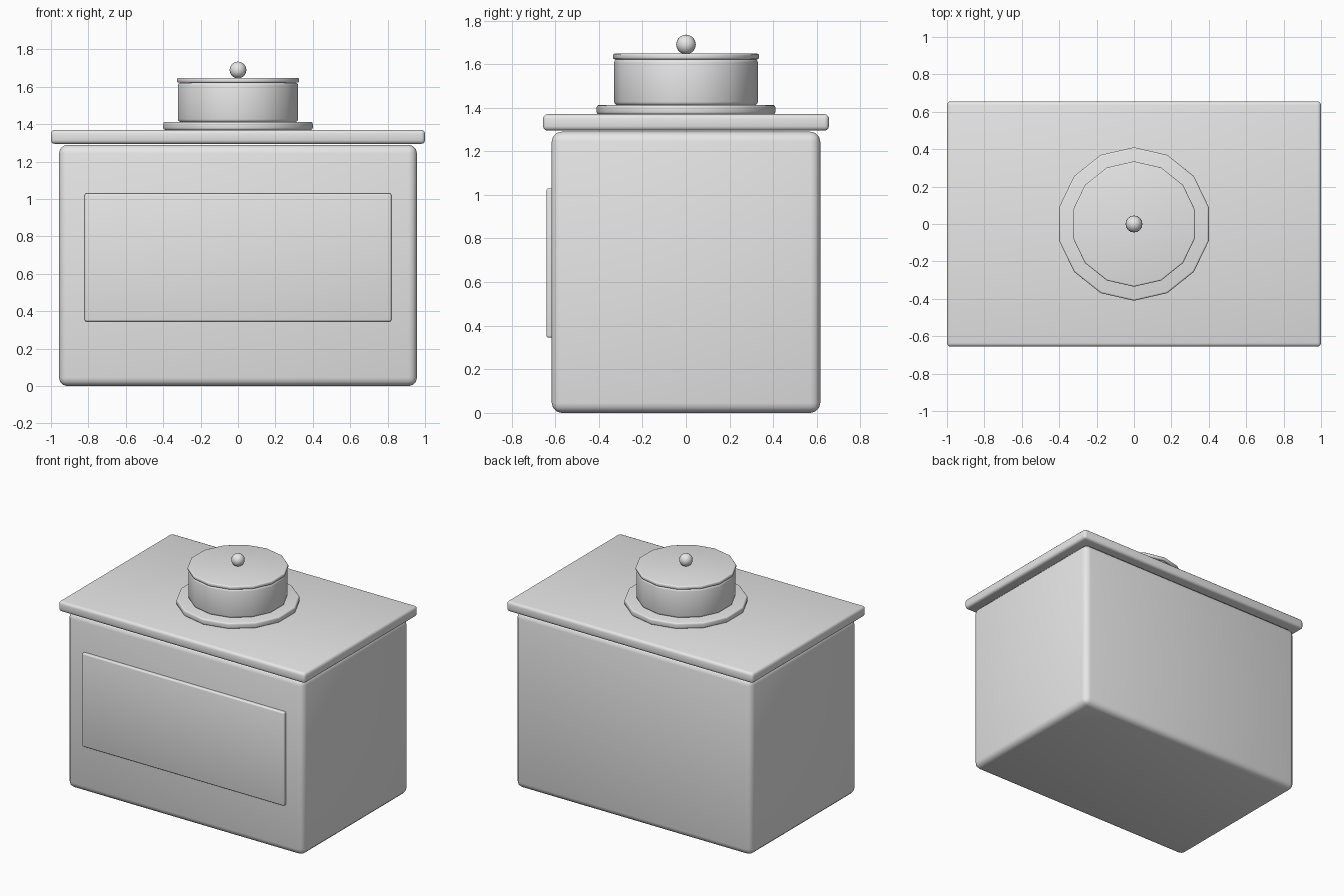
import bpy
import math

cube = bpy.data.objects.get("Cube")
if cube:
    bpy.data.objects.remove(cube, do_unlink=True)

# One plain grey for the whole model
grey = bpy.data.materials.new("light_grey")
grey.use_nodes = True
grey.diffuse_color = (0.8, 0.8, 0.8, 1)
grey.node_tree.nodes["Principled BSDF"].inputs["Base Color"].default_value = (0.8, 0.8, 0.8, 1)


def finish(name, bevel=0):
    """Name the active object, round its hard edges and shade it smooth."""
    obj = bpy.context.object
    obj.name = name
    obj.data.materials.append(grey)
    bpy.ops.object.transform_apply(location=False, rotation=False, scale=True)
    if bevel:
        mod = obj.modifiers.new("rounded_edges", "BEVEL")
        mod.width = bevel
        mod.segments = 3
        mod.limit_method = "ANGLE"
        mod.angle_limit = math.radians(40)
        bpy.ops.object.modifier_apply(modifier=mod.name)
    bpy.ops.object.shade_smooth_by_angle(angle=math.radians(35))
    return obj


def box(name, width, depth, bottom, top, bevel, y=0):
    bpy.ops.mesh.primitive_cube_add(size=1, location=(0, y, (bottom + top) / 2))
    bpy.context.object.scale = (width, depth, top - bottom)
    return finish(name, bevel)


def disc(name, radius, bottom, top, bevel):
    bpy.ops.mesh.primitive_cylinder_add(vertices=14, radius=radius, depth=top - bottom,
                                        location=(0, 0, (bottom + top) / 2))
    return finish(name, bevel)


# Cabinet: body, front panel and overhanging top slab
box("body", 1.914, 1.232, 0, 1.29, 0.045)
box("front_panel", 1.64, 0.06, 0.345, 1.03, 0.01, y=-0.61)
box("top_slab", 2.0, 1.312, 1.295, 1.37, 0.02)

# Round canister on top: flange, drum, lid and knob
disc("flange", 0.41, 1.37, 1.412, 0.01)
disc("drum", 0.33, 1.412, 1.622, 0.015)
disc("lid", 0.335, 1.622, 1.648, 0.008)
bpy.ops.mesh.primitive_uv_sphere_add(segments=16, ring_count=10, radius=0.045,
                                     location=(0, 0, 1.69))
finish("knob")
